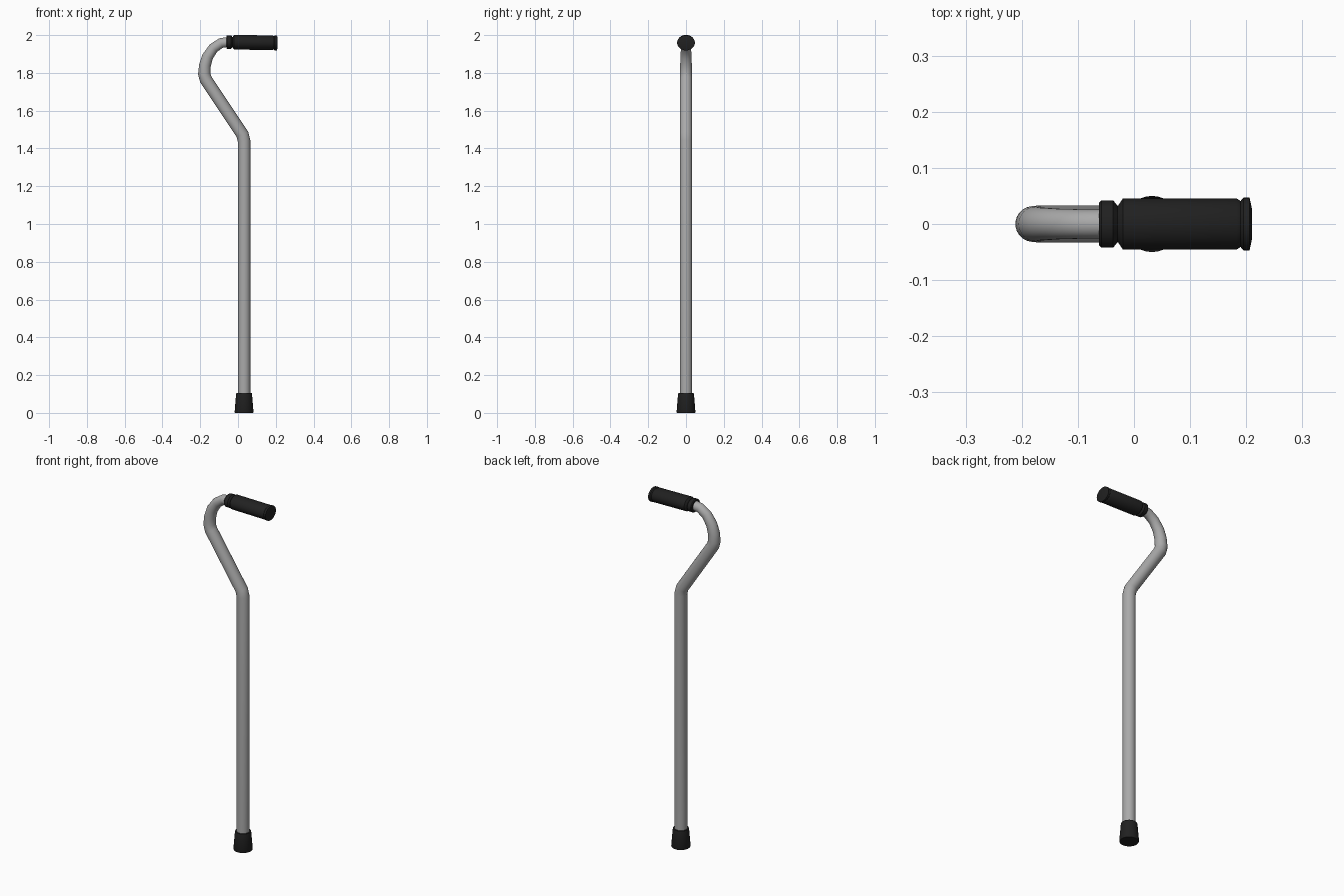
import bpy, bmesh, math
from mathutils import Vector

if "Cube" in bpy.data.objects:
    bpy.data.objects.remove(bpy.data.objects["Cube"])


def material(name, rgb):
    m = bpy.data.materials.new(name)
    m.diffuse_color = (*rgb, 1)
    m.use_nodes = True
    m.node_tree.nodes["Principled BSDF"].inputs["Base Color"].default_value = m.diffuse_color
    return m


metal = material("grey metal", (0.40, 0.40, 0.40))
rubber = material("black rubber", (0.015, 0.015, 0.015))


def loft(name, rings, mat, sides=32):
    """Skin a row of elliptical rings given as (centre, axis_u, axis_v), with closed ends."""
    bm = bmesh.new()
    loops = []
    for c, u, v in rings:
        c, u, v = Vector(c), Vector(u), Vector(v)
        loops.append([bm.verts.new(c + u * math.cos(a) + v * math.sin(a))
                      for a in (2 * math.pi * i / sides for i in range(sides))])
    for a, b in zip(loops, loops[1:]):
        for i in range(sides):
            j = (i + 1) % sides
            bm.faces.new((a[i], a[j], b[j], b[i]))
    bm.faces.new(loops[0])
    bm.faces.new(loops[-1])
    bmesh.ops.recalc_face_normals(bm, faces=bm.faces)
    me = bpy.data.meshes.new(name)
    bm.to_mesh(me)
    bm.free()
    me.materials.append(mat)
    ob = bpy.data.objects.new(name, me)
    bpy.context.collection.objects.link(ob)
    bpy.ops.object.select_all(action='DESELECT')
    bpy.context.view_layer.objects.active = ob
    ob.select_set(True)
    bpy.ops.object.shade_smooth_by_angle(angle=math.radians(35))
    return ob


CX = 0.032  # shaft axis

# Bent tube: path (x, z, radius) with mitred rings at each bend
path = [(CX, 0.04, 0.033), (CX, 1.44, 0.033), (CX - 0.009, 1.475, 0.033),
        (-0.17, 1.765, 0.033), (-0.179, 1.795, 0.032), (-0.175, 1.84, 0.031),
        (-0.161, 1.886, 0.029), (-0.13, 1.931, 0.027), (-0.09, 1.958, 0.026),
        (-0.05, 1.964, 0.026), (0.0, 1.963, 0.026)]
pts = [Vector((x, 0, z)) for x, z, r in path]
tube = []
for i, p in enumerate(pts):
    d0 = (p - pts[i - 1]).normalized() if i else (pts[1] - p).normalized()
    d1 = (pts[i + 1] - p).normalized() if i < len(pts) - 1 else d0
    t = (d0 + d1).normalized()
    r = path[i][2]
    side = Vector((t.z, 0, -t.x)) * (r / t.dot(d0))
    tube.append((p, side, (0, r, 0)))
loft("cane_shaft", tube, metal)

# Handle grip: collar, groove, body and end flange, slightly flattened
profile = [(-0.062, 0.026), (-0.062, 0.038), (-0.058, 0.042), (-0.037, 0.042),
           (-0.029, 0.032), (-0.020, 0.0455), (0.183, 0.0455), (0.190, 0.041),
           (0.195, 0.047), (0.206, 0.047), (0.210, 0.028)]
loft("handle_grip", [((x, 0, 1.963 - 0.015 * (x + 0.06)), (0, r, 0), (0, 0, r * 0.85))
                     for x, r in profile], rubber)

# Tapered rubber foot
foot = [(0.0, 0.048), (0.004, 0.050), (0.095, 0.0425), (0.104, 0.041), (0.104, 0.032)]
loft("rubber_foot", [((CX, 0, z), (r, 0, 0), (0, r, 0)) for z, r in foot], rubber)
